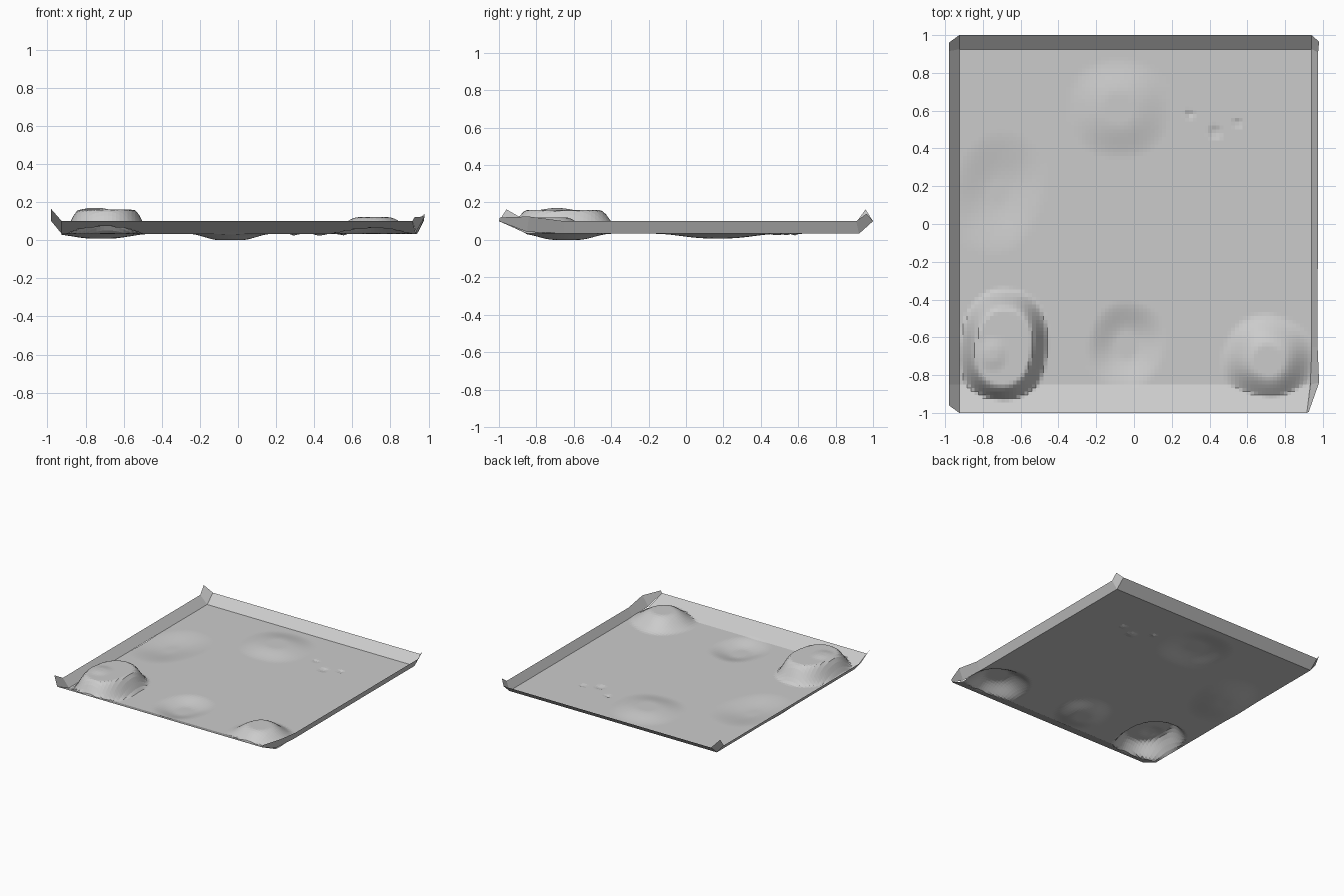
import bpy, bmesh, math

if "Cube" in bpy.data.objects:
    bpy.data.objects.remove(bpy.data.objects["Cube"])

FLOOR = 0.033
X0, X1, Y0, YB, Y1 = -0.925, 0.94, -1.0, -0.85, 0.925


def falloff(x, y, cx, cy, rx, ry, plateau, rot=0, power=2.3):
    """1 on the flat middle of a rounded patch, easing to 0 at its edge."""
    c, s = math.cos(rot), math.sin(rot)
    u, v = x - cx, y - cy
    u, v = (u * c + v * s) / rx, (v * c - u * s) / ry
    r = (abs(u) ** power + abs(v) ** power) ** (1 / power)
    t = max(0, min(1, (1 - r) / (1 - plateau)))
    return t * t * (3 - 2 * t)


# raised hills: height, then patch arguments
HILLS = [
    (0.127, -0.69, -0.655, 0.235, 0.32, 0.60, -0.1),
    (0.010, -0.75, -0.69, 0.09, 0.10, 0.2, 0),
    (0.088, 0.71, -0.725, 0.25, 0.25, 0.30, -0.4),
    (0.028, -0.08, 0.61, 0.28, 0.27, 0.25, 0),
]
# shallow hollows and three tiny dents
HOLLOWS = [
    (0.025, -0.72, 0.17, 0.25, 0.34, 0.15, -0.3),
    (0.033, -0.04, -0.64, 0.21, 0.24, 0.25, -0.3),
    (0.009, 0.295, 0.58, 0.028, 0.028, 0.1, 0),
    (0.009, 0.55, 0.535, 0.028, 0.028, 0.1, 0),
    (0.008, 0.43, 0.485, 0.045, 0.045, 0.2, 0),
]


def ramp(y):
    return FLOOR + 0.067 * max(0, (YB - y) / (YB - Y0))


def height(x, y):
    base = ramp(y)
    main = HILLS[0]
    top = main[0] * falloff(x, y, *main[1:])
    top += HILLS[1][0] * falloff(x, y, *HILLS[1][1:])
    z = max(base, FLOOR + top)
    for h, *p in HILLS[2:]:
        z = max(z, FLOOR + h * falloff(x, y, *p))
    for d, *p in HOLLOWS:
        z -= d * falloff(x, y, *p)
    return z


def make_object(name, bm):
    me = bpy.data.meshes.new(name)
    bmesh.ops.recalc_face_normals(bm, faces=bm.faces)
    bm.to_mesh(me)
    bm.free()
    ob = bpy.data.objects.new(name, me)
    bpy.context.collection.objects.link(ob)
    return ob


def strip(name, lower, upper):
    bm = bmesh.new()
    lo = [bm.verts.new(p) for p in lower]
    up = [bm.verts.new(p) for p in upper]
    for i in range(len(lo) - 1):
        bm.faces.new((lo[i], lo[i + 1], up[i + 1], up[i]))
    return make_object(name, bm)


# ground sheet, with the front strip sloping up
nx = 92
xs = [X0 + (X1 - X0) * i / nx for i in range(nx + 1)]
ys = [Y0 + (YB - Y0) * i / 8 for i in range(8)]
ys += [YB + (Y1 - YB) * i / 88 for i in range(89)]
bm = bmesh.new()
grid = []
for y in ys:
    row = []
    for x in xs:
        # pull the front right corner inwards
        k = 0.025 * max(0, (-0.8 - y) / 0.2) * max(0, (x - 0.7) / 0.24)
        row.append(bm.verts.new((x - k, y, height(x, y))))
    grid.append(row)
for a, b in zip(grid, grid[1:]):
    for i in range(nx):
        bm.faces.new((a[i], a[i + 1], b[i + 1], b[i]))
ground = make_object("ground_sheet", bm)
bm = bmesh.new()
bm.from_mesh(ground.data)
for f in bm.faces:
    f.normal_flip() if f.normal.z < 0 else None
bm.to_mesh(ground.data)
bm.free()

# back rim
strip("back_rim", [(X0, Y1, FLOOR), (X1, Y1, FLOOR)], [(X0, 1, 0.1), (X1, 1, 0.1)])

# left rim, rising into a tip at both corners
strip("left_rim",
      [(X0, Y0, 0.1), (X0, YB, FLOOR), (X0, Y1, FLOOR), (X0, 1, 0.1)],
      [(-0.98, -0.96, 0.163), (-0.98, YB, 0.1), (-0.98, 0.915, 0.1), (-0.98, 0.96, 0.163)])

# right rim, folded inwards at the front corner
strip("right_rim",
      [(0.915, Y0, 0.1), (0.934, YB, FLOOR + 0.01), (X1, -0.65, FLOOR), (X1, Y1, FLOOR), (X1, 1, 0.1)],
      [(0.925, -0.995, 0.12), (0.98, -0.84, 0.125), (0.972, -0.65, 0.1), (0.975, 0.91, 0.1), (0.98, 0.965, 0.14)])
